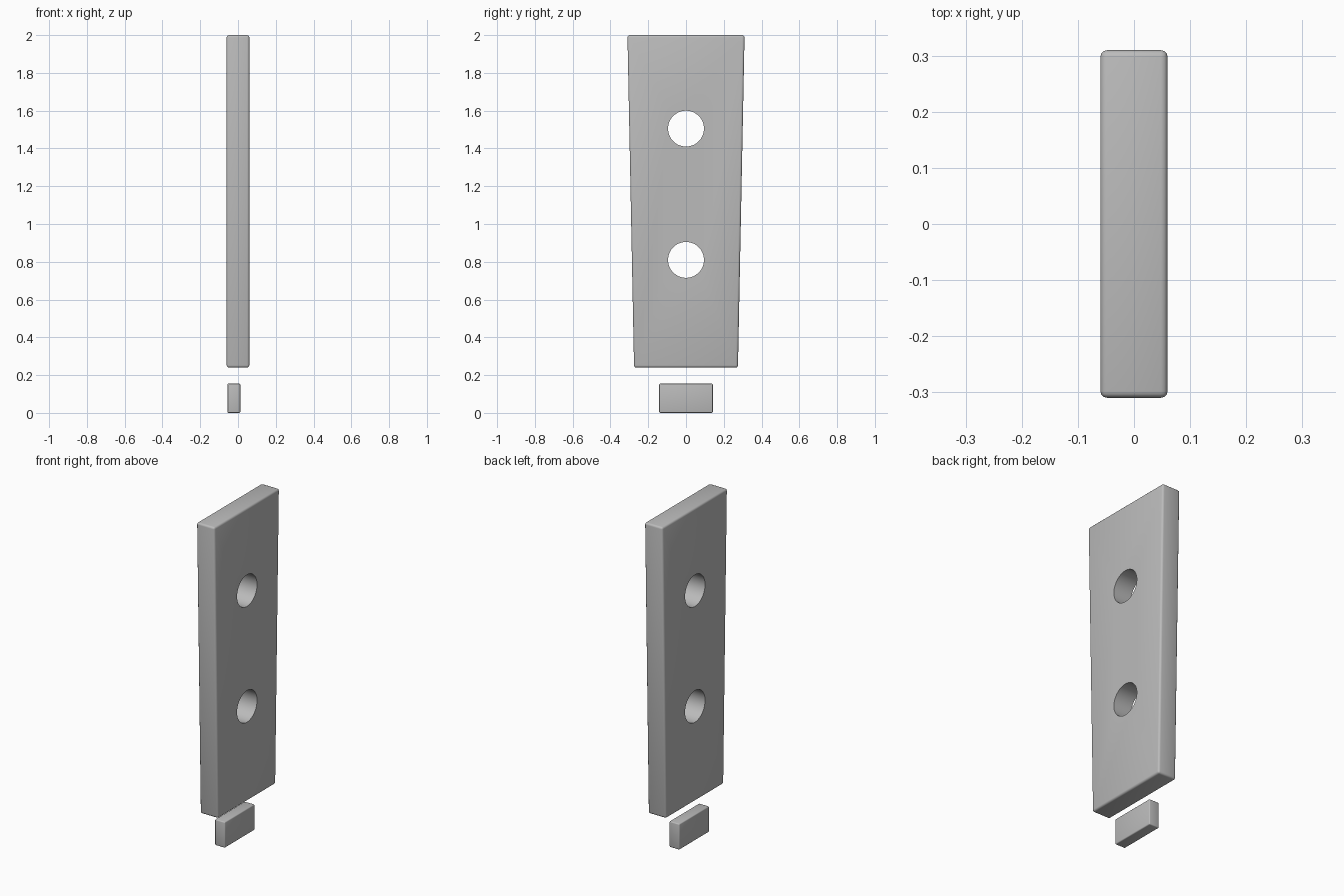
import bpy
import bmesh
import math
from mathutils import Matrix

default = bpy.data.objects.get("Cube")
if default:
    bpy.data.objects.remove(default)

grey = bpy.data.materials.new("plain grey")
grey.use_nodes = True
colour = (0.5, 0.5, 0.5, 1)
grey.diffuse_color = colour
grey.node_tree.nodes["Principled BSDF"].inputs["Base Color"].default_value = colour


def make_object(name, bm):
    mesh = bpy.data.meshes.new(name)
    bm.to_mesh(mesh)
    bm.free()
    obj = bpy.data.objects.new(name, mesh)
    bpy.context.collection.objects.link(obj)
    mesh.materials.append(grey)
    return obj


def rounded_slab(name, x0, x1, z0, z1, half_bottom, half_top, radius):
    """Box that may taper in y towards the bottom, with rounded edges."""
    bm = bmesh.new()
    bmesh.ops.create_cube(bm, size=1)
    for v in bm.verts:
        top = v.co.z > 0
        half = half_top if top else half_bottom
        v.co = (x1 if v.co.x > 0 else x0,
                half if v.co.y > 0 else -half,
                z1 if top else z0)
    bmesh.ops.bevel(bm, geom=bm.edges[:], offset=radius, segments=3,
                    profile=0.5, affect='EDGES')
    return make_object(name, bm)


def smooth(obj):
    bpy.ops.object.select_all(action='DESELECT')
    obj.select_set(True)
    bpy.context.view_layer.objects.active = obj
    bpy.ops.object.shade_smooth_by_angle(angle=math.radians(35))


# Tapered plate and the small loose block beneath it
plate = rounded_slab("tapered_plate", -0.06, 0.06, 0.24, 2, 0.275, 0.31, 0.012)
block = rounded_slab("small_block", -0.055, 0.012, 0, 0.155, 0.142, 0.142, 0.006)

# Two round through holes in the plate
bm = bmesh.new()
for z in (0.81, 1.505):
    bmesh.ops.create_cone(
        bm, cap_ends=True, segments=48, radius1=0.095, radius2=0.095, depth=0.4,
        matrix=Matrix.Translation((0, 0, z)) @ Matrix.Rotation(math.pi / 2, 4, 'Y'))
cutter = make_object("hole_cutter", bm)
cutter.hide_render = True

holes = plate.modifiers.new("holes", 'BOOLEAN')
holes.operation = 'DIFFERENCE'
holes.solver = 'EXACT'
holes.object = cutter
bpy.context.view_layer.objects.active = plate
bpy.ops.object.modifier_apply(modifier=holes.name)
bpy.data.objects.remove(cutter)

for obj in (plate, block):
    smooth(obj)
